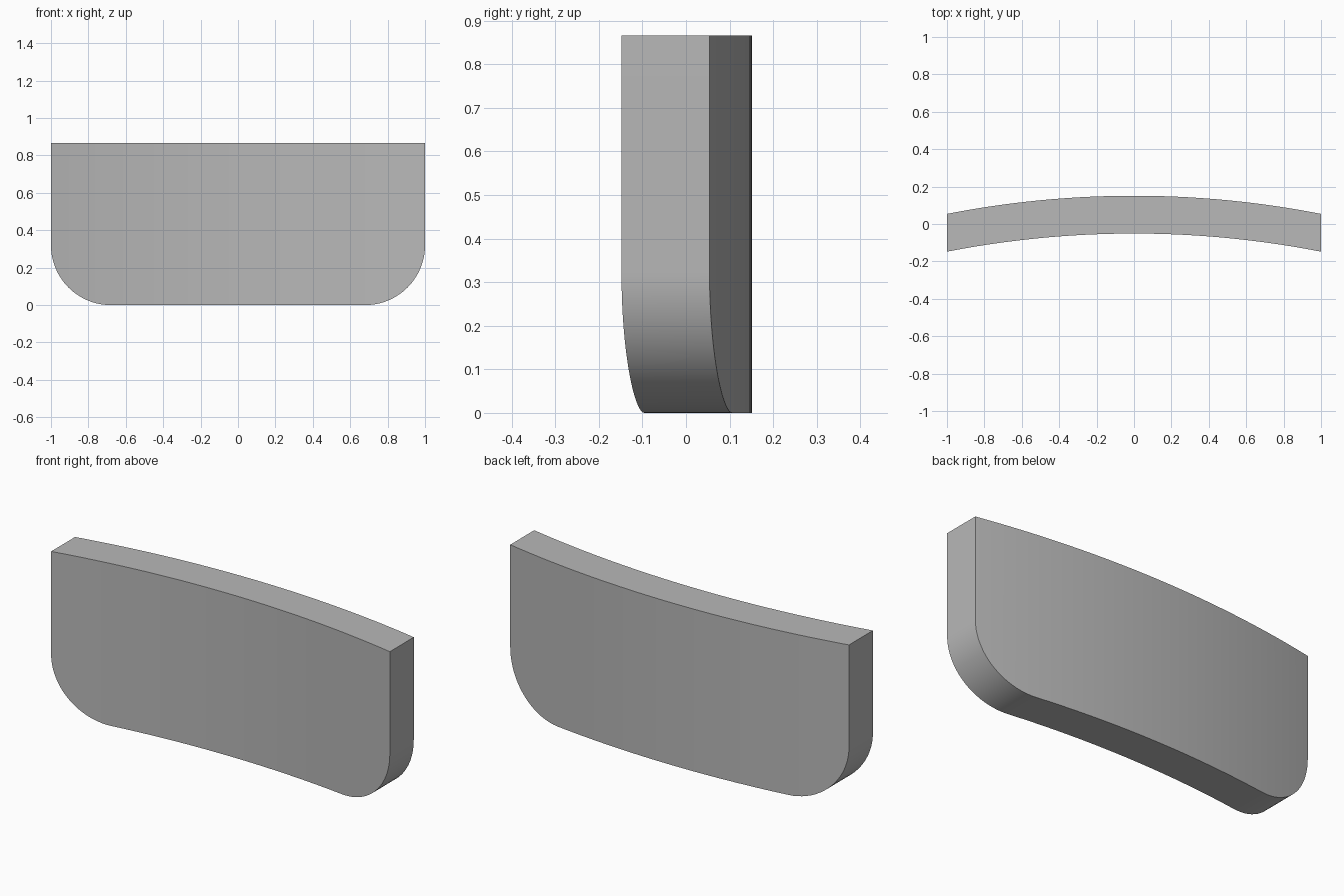
import bpy
import bmesh
import math

HEIGHT, THICK, SAG, CORNER = 0.866, 0.202, 0.097, 0.32
FRONT_MID = -0.051
BOW = (1 + SAG ** 2) / (2 * SAG)  # radius of the curved plan

cube = bpy.data.objects.get("Cube")
if cube:
    bpy.data.objects.remove(cube, do_unlink=True)

grey = bpy.data.materials.new("plain grey")
grey.use_nodes = True
colour = (0.48, 0.48, 0.48, 1)
grey.diffuse_color = colour
grey.node_tree.nodes["Principled BSDF"].inputs["Base Color"].default_value = colour


def front_y(x):
    """Front surface, an arc bowed towards the back in the middle."""
    return FRONT_MID - BOW + math.sqrt(BOW ** 2 - x ** 2)


# Lower edge: rounded corner, straight run, mirrored rounded corner
inner = 1 - CORNER
arc_steps, flat_steps = 20, 28
right = []
for i in range(arc_steps + 1):
    a = math.pi / 2 * i / arc_steps
    right.append((inner + CORNER * math.sin(a), CORNER * (1 - math.cos(a))))
left = [(-x, z) for x, z in reversed(right)]
flat = [(-inner + 2 * inner * i / flat_steps, 0) for i in range(1, flat_steps)]
lower_edge = left + flat + right

# Each column is a four-cornered section; neighbours are joined into a solid
bm = bmesh.new()
columns = []
for x, z in lower_edge:
    y = front_y(x)
    section = [(y, z), (y + THICK, z), (y + THICK, HEIGHT), (y, HEIGHT)]
    columns.append([bm.verts.new((x, *p)) for p in section])
for a, b in zip(columns, columns[1:]):
    for i in range(4):
        j = (i + 1) % 4
        bm.faces.new((a[i], a[j], b[j], b[i]))
bm.faces.new(columns[0])
bm.faces.new(columns[-1])
bmesh.ops.recalc_face_normals(bm, faces=bm.faces)

mesh = bpy.data.meshes.new("curved_panel")
bm.to_mesh(mesh)
bm.free()
mesh.materials.append(grey)
panel = bpy.data.objects.new("curved_panel", mesh)
bpy.context.collection.objects.link(panel)

# Smooth curved surfaces with crisp rims
bpy.ops.object.select_all(action="DESELECT")
panel.select_set(True)
bpy.context.view_layer.objects.active = panel
bpy.ops.object.shade_smooth_by_angle(angle=math.radians(30))
